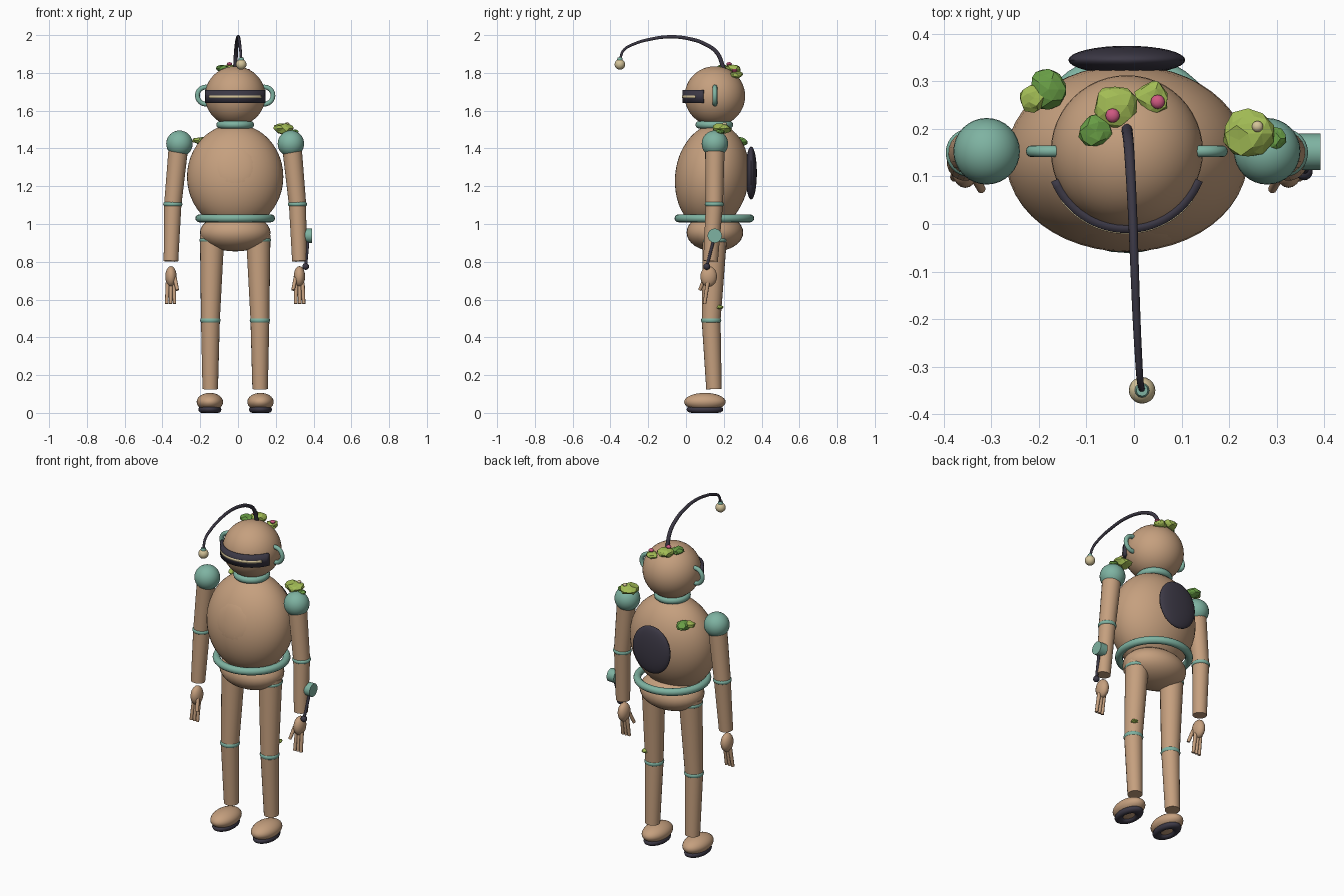
import bpy, bmesh, math, random
from mathutils import Vector

random.seed(4)
if "Cube" in bpy.data.objects:
    bpy.data.objects.remove(bpy.data.objects["Cube"])

CX, CY = -0.015, 0.153   # body axis


def material(name, rgb):
    m = bpy.data.materials.new(name)
    m.use_nodes = True
    col = (*rgb, 1)
    m.diffuse_color = col
    m.node_tree.nodes["Principled BSDF"].inputs["Base Color"].default_value = col
    return m


TAN = material("tan shell", (0.56, 0.35, 0.21))
TEAL = material("teal joint", (0.21, 0.45, 0.36))
DARK = material("dark rubber", (0.045, 0.04, 0.06))
CREAM = material("cream glow", (0.66, 0.55, 0.32))
LIME = material("lime moss", (0.36, 0.50, 0.09))
GREEN = material("green moss", (0.14, 0.34, 0.06))
PINK = material("pink flower", (0.62, 0.10, 0.22))


def add(name, bm, mat, loc=(0, 0, 0), smooth=True):
    me = bpy.data.meshes.new(name)
    bm.to_mesh(me)
    bm.free()
    me.materials.append(mat)
    ob = bpy.data.objects.new(name, me)
    ob.location = loc
    bpy.context.collection.objects.link(ob)
    if smooth:
        bpy.ops.object.select_all(action="DESELECT")
        ob.select_set(True)
        bpy.context.view_layer.objects.active = ob
        bpy.ops.object.shade_smooth_by_angle(angle=math.radians(40))
    return ob


def ball(name, loc, size, mat, tilt=0, seg=32):
    bm = bmesh.new()
    bmesh.ops.create_uvsphere(bm, u_segments=seg, v_segments=seg // 2, radius=1)
    bmesh.ops.scale(bm, vec=size, verts=bm.verts)
    ob = add(name, bm, mat, loc)
    ob.rotation_euler.x = tilt
    return ob


def limb(name, a, b, ra, rb, mat, seg=20):
    """Tapered cylinder from a to b."""
    a, b = Vector(a), Vector(b)
    bm = bmesh.new()
    bmesh.ops.create_cone(bm, cap_ends=True, segments=seg, radius1=ra, radius2=rb,
                          depth=(b - a).length)
    ob = add(name, bm, mat, (a + b) / 2)
    ob.rotation_euler = (b - a).to_track_quat("Z", "Y").to_euler()
    return ob


def ring(name, loc, major, minor, mat, rot=(0, 0, 0), scale=(1, 1, 1)):
    bpy.ops.mesh.primitive_torus_add(location=loc, rotation=rot, major_radius=major,
                                     minor_radius=minor, major_segments=40, minor_segments=12)
    ob = bpy.context.object
    ob.name = name
    ob.scale = scale
    ob.data.materials.append(mat)
    bpy.ops.object.shade_smooth_by_angle(angle=math.radians(60))
    return ob


def moss(name, loc, r, mat, flat=0.5):
    """Faceted irregular clump."""
    bm = bmesh.new()
    bmesh.ops.create_icosphere(bm, subdivisions=2, radius=r)
    for v in bm.verts:
        v.co *= random.uniform(0.82, 1.12)
        v.co.z *= flat
    bmesh.ops.dissolve_limit(bm, angle_limit=0.3, verts=bm.verts, edges=bm.edges)
    add(name, bm, mat, loc, smooth=False)


def arc_band(name, r, z0, z1, half, thick, mat):
    """Curved strip round the front of the head."""
    bm = bmesh.new()
    n = 28
    rows = []
    for i in range(n + 1):
        a = math.radians(half) * (2 * i / n - 1)
        x, y = CX + r * math.sin(a), CY - r * math.cos(a)
        rows.append((bm.verts.new((x, y, z0)), bm.verts.new((x, y, z1))))
    for (a, b), (c, d) in zip(rows, rows[1:]):
        bm.faces.new((a, c, d, b))
    ob = add(name, bm, mat)
    mod = ob.modifiers.new("thickness", "SOLIDIFY")
    mod.thickness = thick
    mod.offset = -1


# torso
ball("torso", (CX, 0.138, 1.25), (0.255, 0.195, 0.28), TAN, -0.13, 48)
ball("belly_panel", (CX, -0.005, 1.295), (0.13, 0.047, 0.14), TAN, -0.2)
ball("back_pad", (CX, 0.345, 1.27), (0.123, 0.03, 0.14), DARK)
ball("pelvis", (CX, CY, 0.955), (0.187, 0.15, 0.1), TAN)
ring("waist_ring", (CX, 0.15, 1.03), 0.19, 0.021, TEAL)
ring("neck_ring", (CX, 0.15, 1.525), 0.08, 0.02, TEAL)

# head
ball("head", (CX, CY, 1.677), (0.16, 0.16, 0.158), TAN, 0, 48)
arc_band("visor", 0.172, 1.64, 1.71, 68, 0.02, DARK)
arc_band("visor_stripe", 0.174, 1.667, 1.681, 53, 0.004, CREAM)
for s, side in ((1, "left"), (-1, "right")):
    ring(side + "_ear_loop", (CX + s * 0.155, CY, 1.68), 0.045, 0.0125, TEAL,
         (math.pi / 2, 0, 0))

# antenna: swept tapering curve with a hanging bulb
path = [(0.2, 1.82), (0.165, 1.905), (0.1, 1.953), (0.02, 1.98), (-0.085, 1.991),
        (-0.19, 1.978), (-0.27, 1.955), (-0.33, 1.92), (-0.35, 1.87)]
cu = bpy.data.curves.new("antenna", "CURVE")
cu.dimensions = "3D"
cu.bevel_depth = 0.01
cu.bevel_resolution = 3
cu.use_fill_caps = True
sp = cu.splines.new("BEZIER")
sp.bezier_points.add(len(path) - 1)
for i, (p, (y, z)) in enumerate(zip(sp.bezier_points, path)):
    t = i / (len(path) - 1)
    p.co = (CX + 0.032 * t, y, z)
    p.handle_left_type = p.handle_right_type = "AUTO"
    p.radius = 1.15 - 0.5 * t
cu.materials.append(DARK)
bpy.context.collection.objects.link(bpy.data.objects.new("antenna", cu))
ball("antenna_bulb", (0.017, -0.35, 1.845), (0.028,) * 3, CREAM, 0, 20)
limb("bulb_cap", (0.017, -0.35, 1.866), (0.017, -0.35, 1.881), 0.016, 0.012, TEAL, 12)

for s, side in ((1, "left"), (-1, "right")):
    def at(x, y, z):
        return (CX + s * x, y, z)

    # arm
    ball(side + "_shoulder", at(0.295, CY, 1.425), (0.07,) * 3, TEAL)
    limb(side + "_upper_arm", at(0.3, CY, 1.41), at(0.33, 0.15, 1.105), 0.052, 0.046, TAN)
    limb(side + "_forearm", at(0.33, 0.15, 1.105), at(0.34, 0.13, 0.803), 0.046, 0.039, TAN)
    ring(side + "_elbow_ring", at(0.33, 0.15, 1.105), 0.038, 0.013, TEAL)

    # hand
    ball(side + "_palm", at(0.34, 0.12, 0.722), (0.03, 0.044, 0.055), TAN, 0, 20)
    for i, dx in enumerate((-0.021, 0, 0.021)):
        limb(f"{side}_finger_{i + 1}", at(0.34 + dx * 0.8, 0.115, 0.69),
             at(0.342 + dx, 0.098, 0.577), 0.011, 0.009, TAN, 10)
    limb(side + "_thumb", at(0.32, 0.1, 0.715), at(0.306, 0.073, 0.65), 0.011, 0.009, TAN, 10)

    # leg
    limb(side + "_thigh", at(0.122, CY, 0.94), at(0.131, 0.133, 0.49), 0.065, 0.05, TAN)
    limb(side + "_shin", at(0.131, 0.133, 0.49), at(0.132, 0.148, 0.126), 0.05, 0.041, TAN)
    ring(side + "_hip_ring", at(0.122, CY, 0.915), 0.056, 0.012, TEAL)
    ring(side + "_knee_ring", at(0.131, 0.133, 0.49), 0.037, 0.017, TEAL)

    # foot, with a sole rim round its underside
    ball(side + "_foot", at(0.134, 0.1, 0.058), (0.07, 0.11, 0.048), TAN)
    ring(side + "_sole", at(0.134, 0.1, 0.018), 0.043, 0.018, DARK, scale=(1, 1.6, 1))

# wrist device on the left arm
limb("wrist_device", (0.345, 0.152, 0.938), (0.392, 0.152, 0.938), 0.038, 0.038, TEAL, 16)
limb("device_rod", (0.37, 0.145, 0.91), (0.358, 0.11, 0.775), 0.008, 0.008, DARK, 10)
ball("rod_knob", (0.358, 0.11, 0.775), (0.018,) * 3, DARK, 0, 16)

# moss and flowers
for name, loc, r, mat in (
        ("head_moss_middle", (-0.04, 0.25, 1.82), 0.046, LIME),
        ("head_moss_right", (-0.08, 0.195, 1.822), 0.037, GREEN),
        ("head_moss_left", (0.04, 0.265, 1.79), 0.037, LIME),
        ("shoulder_moss", (0.24, 0.19, 1.505), 0.052, LIME),
        ("shoulder_moss_small", (0.295, 0.18, 1.488), 0.024, GREEN),
        ("back_moss", (-0.18, 0.283, 1.435), 0.044, GREEN),
        ("back_moss_small", (-0.21, 0.265, 1.442), 0.031, LIME),
        ("leg_moss", (0.145, 0.178, 0.56), 0.02, LIME)):
    moss(name, loc, r, mat, 0.55)
ball("flower_right", (-0.045, 0.228, 1.847), (0.015, 0.015, 0.01), PINK, 0, 12)
ball("flower_left", (0.05, 0.257, 1.812), (0.015, 0.015, 0.01), PINK, 0, 12)
ball("shoulder_bud", (0.26, 0.205, 1.53), (0.012, 0.012, 0.009), CREAM, 0, 12)
